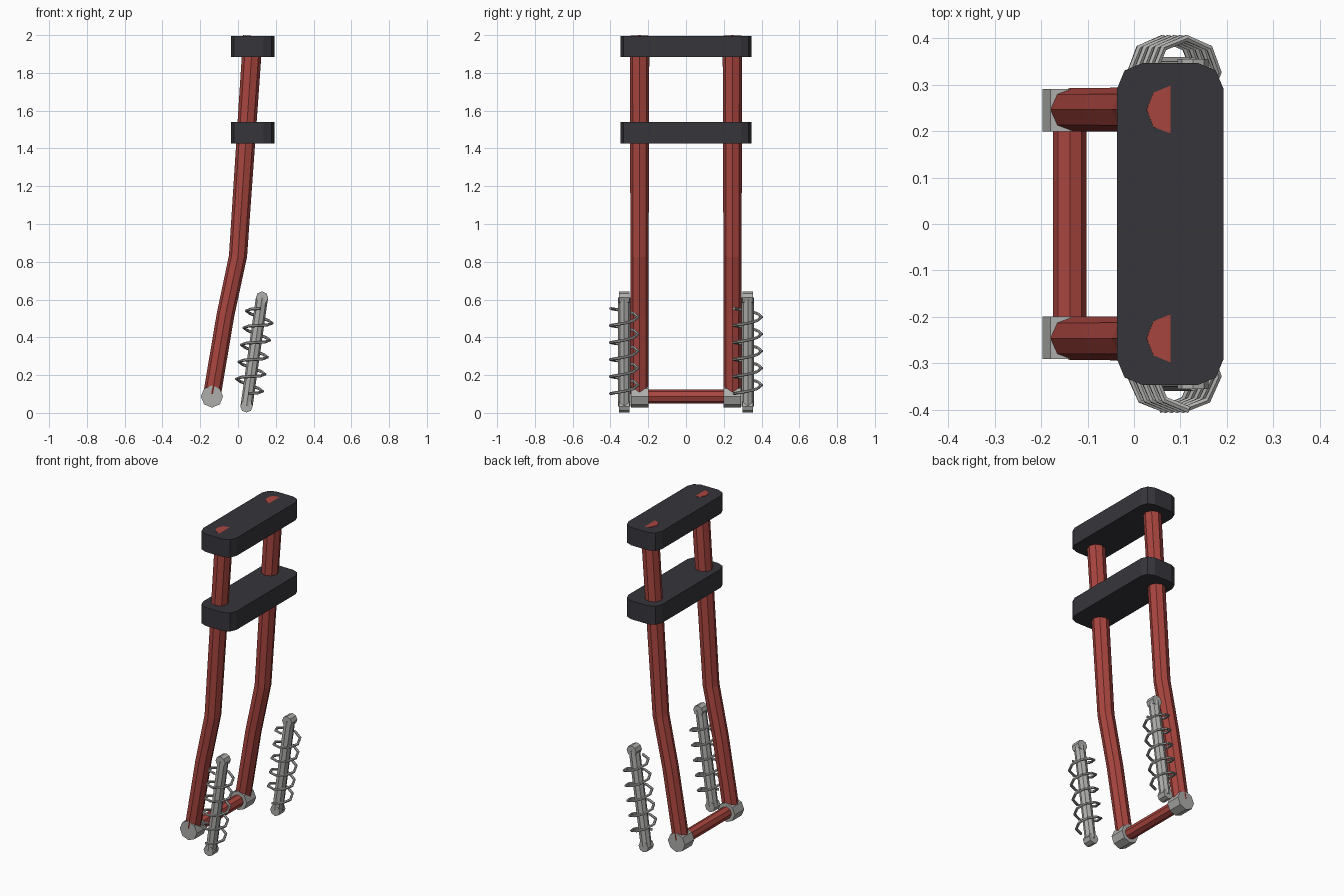
import bpy, bmesh, math
from mathutils import Vector

if "Cube" in bpy.data.objects:
    bpy.data.objects.remove(bpy.data.objects["Cube"])


def material(name, rgb):
    m = bpy.data.materials.new(name)
    m.diffuse_color = (*rgb, 1)
    m.use_nodes = True
    m.node_tree.nodes["Principled BSDF"].inputs["Base Color"].default_value = m.diffuse_color
    return m


RED = material("red paint", (0.40, 0.06, 0.05))
BLACK = material("dark clamp", (0.037, 0.036, 0.044))
STEEL = material("steel", (0.42, 0.42, 0.41))


def sweep(name, path, radii, sides, mat, start_angle=0.0, axis=None):
    """Skin a polygon section along a path, with capped ends."""
    pts = [Vector(p) for p in path]
    bm = bmesh.new()
    rings = []
    for i, p in enumerate(pts):
        t = (pts[min(i + 1, len(pts) - 1)] - pts[max(i - 1, 0)]).normalized()
        ref = Vector(axis) if axis else Vector((0, 1, 0))
        u = (ref - t * ref.dot(t)).normalized()
        v = t.cross(u)
        r = radii[i] if isinstance(radii, list) else radii
        angles = [start_angle + math.tau * k / sides for k in range(sides)]
        rings.append([bm.verts.new(p + r * (math.cos(a) * u + math.sin(a) * v)) for a in angles])
    for a, b in zip(rings, rings[1:]):
        for k in range(sides):
            n = (k + 1) % sides
            bm.faces.new((a[k], a[n], b[n], b[k]))
    bm.faces.new(rings[0][::-1])
    bm.faces.new(rings[-1])
    bmesh.ops.recalc_face_normals(bm, faces=bm.faces)
    me = bpy.data.meshes.new(name)
    bm.to_mesh(me)
    bm.free()
    me.materials.append(mat)
    ob = bpy.data.objects.new(name, me)
    bpy.context.collection.objects.link(ob)
    return ob


def clamp(name, z0, z1):
    """Slab with rounded vertical corners."""
    bm = bmesh.new()
    bmesh.ops.create_cube(bm, size=1)
    for v in bm.verts:
        v.co = (0.078 + v.co.x * 0.23, v.co.y * 0.694, (z0 + z1) / 2 + v.co.z * (z1 - z0))
    edges = [e for e in bm.edges if abs(e.verts[0].co.z - e.verts[1].co.z) > 0.01]
    bmesh.ops.bevel(bm, geom=edges, offset=0.057, segments=2, profile=0.5, affect='EDGES')
    me = bpy.data.meshes.new(name)
    bm.to_mesh(me)
    bm.free()
    me.materials.append(BLACK)
    bpy.context.collection.objects.link(bpy.data.objects.new(name, me))


# Clamps joining the two tubes
clamp("upper_clamp", 1.885, 1.996)
clamp("lower_clamp", 1.425, 1.54)

# Axle between the hubs
sweep("axle", [(-0.138, -0.21, 0.087), (-0.138, 0.21, 0.087)], 0.036, 8, RED, axis=(1, 0, 0))

for side, s in (("right", -1), ("left", 1)):
    # Bent fork tube and the hub at its foot
    y = 0.246 * s
    sweep(side + "_fork_tube",
          [(-0.137, y, 0.1), (-0.066, y, 0.52), (0.0, y, 0.83), (0.079, y, 1.996)],
          [0.047, 0.047, 0.048, 0.052], 8, RED)
    sweep(side + "_hub", [(-0.138, s * 0.199, 0.087), (-0.138, s * 0.291, 0.087)],
          0.059, 8, STEEL, axis=(1, 0, 0))

    # Damper body with an eye at each end
    y = 0.327 * s
    low, high = Vector((0.045, y, 0.035)), Vector((0.127, y, 0.61))
    sweep(side + "_damper", [low, high], 0.032, 8, STEEL)
    for label, c in (("lower", low), ("upper", high)):
        off = Vector((0, 0.028, 0))
        sweep(f"{side}_{label}_eye", [c - off, c + off], 0.033, 8, STEEL, axis=(1, 0, 0))

    # Coil spring wound around the damper
    w = (high - low).normalized()
    v = Vector((0, 1, 0))
    u = v.cross(w)
    turns, steps = 5, 8
    coil = []
    for i in range(turns * steps + 1):
        a = -math.pi / 2 + math.tau * i / steps
        h = 0.068 + 0.455 * i / (turns * steps)
        coil.append(low + w * h + 0.073 * (math.cos(a) * u + math.sin(a) * v))
    sweep(side + "_spring", coil, 0.008, 6, STEEL, axis=w)
